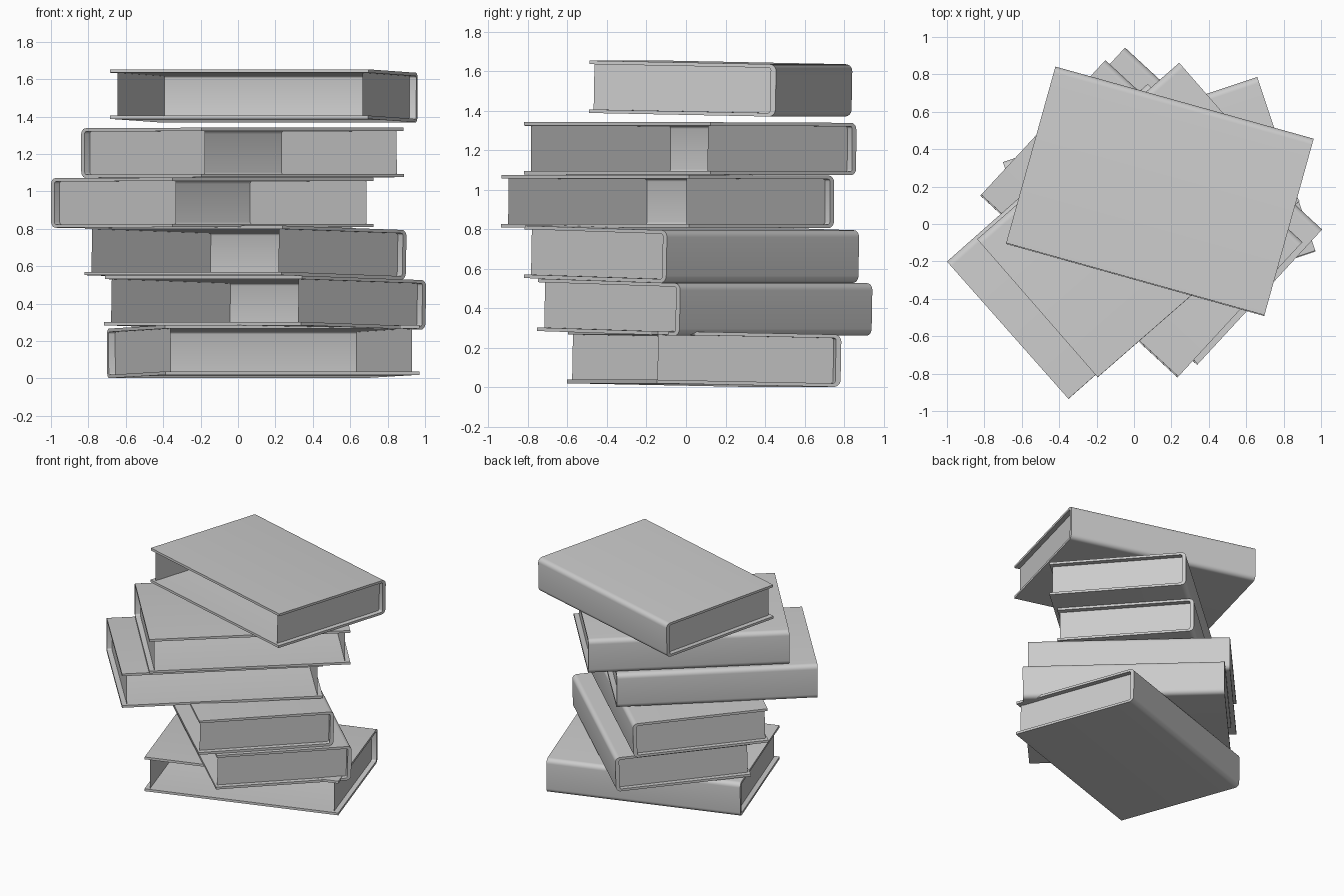
import bpy, bmesh
from math import radians, sin, cos, pi

if "Cube" in bpy.data.objects:
    bpy.data.objects.remove(bpy.data.objects["Cube"])

LENGTH, DEPTH, HEIGHT = 1.434, 0.98, 0.265
BOARD, SPINE, RADIUS = 0.018, 0.028, 0.035
INSET, FORE_GAP = 0.037, 0.015


def arc(cy, cz, r, start, end, n=6):
    return [(cy + r * cos(start + (end - start) * i / n),
             cz + r * sin(start + (end - start) * i / n)) for i in range(n + 1)]


def finish(bm, name, xform, smooth):
    mesh = bpy.data.meshes.new(name)
    bm.to_mesh(mesh)
    bm.free()
    ob = bpy.data.objects.new(name, mesh)
    bpy.context.collection.objects.link(ob)
    ob.location, ob.rotation_euler = xform
    if smooth:
        bpy.context.view_layer.objects.active = ob
        ob.select_set(True)
        bpy.ops.object.shade_smooth_by_angle(angle=radians(35))
        ob.select_set(False)


def add_cover(name, xform):
    # U-shaped wrap: two boards joined by a spine with rounded corners
    y, z = DEPTH / 2, HEIGHT / 2
    r, ri = RADIUS, 0.012
    iy, iz = y - SPINE, z - BOARD
    profile = ([(-y, -z)] + arc(y - r, -z + r, r, -pi / 2, 0)
               + arc(y - r, z - r, r, 0, pi / 2) + [(-y, z), (-y, iz)]
               + arc(iy - ri, iz - ri, ri, pi / 2, 0, 3)
               + arc(iy - ri, -iz + ri, ri, 0, -pi / 2, 3) + [(-y, -iz)])
    bm = bmesh.new()
    face = bm.faces.new([bm.verts.new((-LENGTH / 2, a, b)) for a, b in profile])
    out = bmesh.ops.extrude_face_region(bm, geom=[face], use_keep_orig=True)
    moved = [g for g in out["geom"] if isinstance(g, bmesh.types.BMVert)]
    bmesh.ops.translate(bm, verts=moved, vec=(LENGTH, 0, 0))
    bmesh.ops.recalc_face_normals(bm, faces=bm.faces)
    finish(bm, name, xform, True)


def add_page_ends(name, xform):
    # thin page walls at head and tail; the fore edge is left open
    bm = bmesh.new()
    y0, y1 = -DEPTH / 2 + FORE_GAP, DEPTH / 2 - SPINE
    z = HEIGHT / 2 - BOARD
    for s in (-1, 1):
        x = s * (LENGTH / 2 - INSET)
        pts = [(x, y0, -z), (x, y1, -z), (x, y1, z), (x, y0, z)]
        bm.faces.new([bm.verts.new(p) for p in pts[::s]])
    finish(bm, name, xform, False)


# centre x, y, z, turn about z, tilt towards the spine (degrees)
books = [
    (0.135, 0.092, 0.143, 18.5, 1.1),
    (0.145, 0.095, 0.405, -42.7, 1.4),
    (0.040, 0.028, 0.673, -42.7, 1.4),
    (-0.138, -0.093, 0.940, 41.5, 0.2),
    (0.024, 0.021, 1.207, 41.1, 0.2),
    (0.138, 0.175, 1.511, -15.6, 1.1),
]
for i, (x, y, z, turn, tilt) in enumerate(books, 1):
    xform = ((x, y, z), (radians(-tilt), 0, radians(turn)))
    add_cover(f"book_cover_{i}", xform)
    add_page_ends(f"book_pages_{i}", xform)
